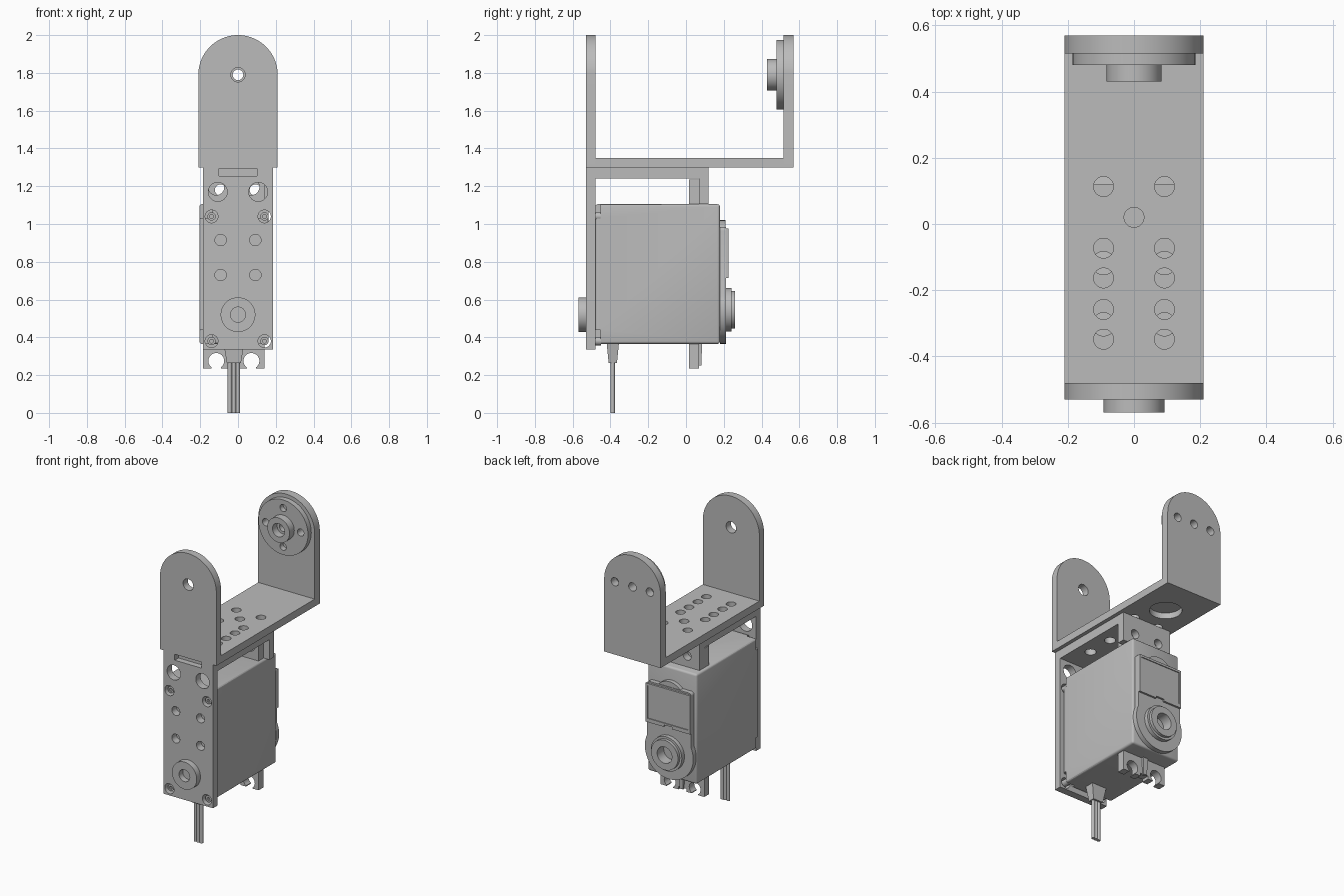
import bpy, bmesh
from math import cos, sin, radians

cube = bpy.data.objects.get("Cube")
if cube:
    bpy.data.objects.remove(cube, do_unlink=True)

GREY = (0.5, 0.5, 0.5, 1)
grey = bpy.data.materials.new("plain grey")
grey.use_nodes = True
grey.diffuse_color = GREY
grey.node_tree.nodes["Principled BSDF"].inputs["Base Color"].default_value = GREY


def arc(cx, cy, r, start=0, end=360, n=40):
    count = n if end - start == 360 else n + 1
    angles = [radians(start + (end - start) * i / n) for i in range(count)]
    return [(cx + r * cos(a), cy + r * sin(a)) for a in angles]


def rect(x0, x1, y0, y1):
    return [(x0, y0), (x1, y0), (x1, y1), (x0, y1)]


def prism(name, pts, lo, hi, axis="Y", top_scale=1):
    """Extrude a flat outline along Y (points are x, z) or Z (points are x, y)."""
    cx = sum(p[0] for p in pts) / len(pts)
    cy = sum(p[1] for p in pts) / len(pts)

    def place(p, h, s):
        u, v = cx + (p[0] - cx) * s, cy + (p[1] - cy) * s
        return (u, h, v) if axis == "Y" else (u, v, h)

    bm = bmesh.new()
    a = [bm.verts.new(place(p, lo, 1)) for p in pts]
    b = [bm.verts.new(place(p, hi, top_scale)) for p in pts]
    bm.faces.new(a)
    bm.faces.new(b[::-1])
    for i in range(len(pts)):
        j = (i + 1) % len(pts)
        bm.faces.new((a[i], b[i], b[j], a[j]))
    bmesh.ops.recalc_face_normals(bm, faces=bm.faces)
    mesh = bpy.data.meshes.new(name)
    bm.to_mesh(mesh)
    bm.free()
    mesh.materials.append(grey)
    obj = bpy.data.objects.new(name, mesh)
    bpy.context.collection.objects.link(obj)
    return obj


def apply(obj, mod):
    bpy.context.view_layer.objects.active = obj
    bpy.ops.object.modifier_apply(modifier=mod.name)


def cut(obj, outline, lo, hi, axis="Y"):
    cutter = prism("cutter", outline, lo, hi, axis)
    cutter.hide_render = True
    mod = obj.modifiers.new("cut", "BOOLEAN")
    mod.operation, mod.solver, mod.object = "DIFFERENCE", "EXACT", cutter
    apply(obj, mod)
    bpy.data.objects.remove(cutter, do_unlink=True)


def bevel(obj, width, segments=3):
    mod = obj.modifiers.new("bevel", "BEVEL")
    mod.width, mod.segments = width, segments
    apply(obj, mod)


# U-shaped upper bracket
PIVOT = 1.79
arm = [(-0.21, 1.30), (0.21, 1.30)] + arc(0, PIVOT, 0.21, 0, 180)
front_arm = prism("front_arm", arm, -0.53, -0.48)
cut(front_arm, arc(0, PIVOT, 0.038), -0.6, -0.4)
rear_arm = prism("rear_arm", arm, 0.515, 0.57)
for x in (-0.13, 0, 0.13):
    cut(rear_arm, arc(x, PIVOT, 0.028), 0.4, 0.7)
base = prism("bracket_base", rect(-0.21, 0.21, -0.48, 0.515), 1.30, 1.35, "Z")
for y in (0.113, -0.073, -0.163, -0.258, -0.348):
    for x in (-0.092, 0.092):
        cut(base, arc(x, y, 0.03), 1.2, 1.4, "Z")
cut(base, arc(0, 0.02, 0.03), 1.2, 1.4, "Z")
cut(base, arc(0, 0.30, 0.10), 1.2, 1.34, "Z")

# Round horn on the rear arm
horn = prism("horn_disc", arc(0, PIVOT, 0.185, n=56), 0.48, 0.515)
hub = prism("horn_hub", arc(0, PIVOT, 0.083), 0.43, 0.48)
for a in range(0, 360, 90):
    cut(horn, arc(0.13 * cos(radians(a)), PIVOT + 0.13 * sin(radians(a)), 0.024), 0.4, 0.6)
cut(horn, arc(0, PIVOT, 0.028), 0.4, 0.6)
cut(hub, arc(0, PIVOT, 0.045), 0.4, 0.6)

# Lower bracket: front plate, top flange and short rear flange
plate = prism("mount_plate", rect(-0.185, 0.185, 0.335, 1.30), -0.53, -0.48)
cut(plate, rect(-0.1, 0.1, 1.255, 1.295), -0.6, -0.49)
for s in (-1, 1):
    for x, z, r in ((0.107, 1.17, 0.05), (0.14, 1.04, 0.034), (0.14, 0.38, 0.034),
                    (0.092, 0.915, 0.03), (0.092, 0.73, 0.03)):
        cut(plate, arc(s * x, z, r), -0.6, -0.4)
flange = prism("top_flange", rect(-0.185, 0.185, -0.48, 0.12), 1.24, 1.30, "Z")
rear_flange = prism("rear_flange", rect(-0.185, 0.185, 1.105, 1.24), 0.07, 0.12)
for x in (-0.092, 0.092):
    for y in (-0.118, -0.303):
        cut(flange, arc(x, y, 0.035), 1.2, 1.4, "Z")
    cut(rear_flange, arc(x, 1.18, 0.03), 0, 0.2)
boss = prism("pivot_boss", arc(0, 0.52, 0.092), -0.57, -0.53)
cut(boss, arc(0, 0.52, 0.04), -0.6, -0.535 + 0.01)

# Motor body with notched front corners and screws
CX, HALF, BOTTOM, TOP = -0.022, 0.183, 0.365, 1.105
MID = (BOTTOM + TOP) / 2
body = prism("motor_body", rect(CX - HALF, CX + HALF, BOTTOM, TOP), -0.48, 0.18)
bevel(body, 0.014)
for s in (-1, 1):
    for t in (-1, 1):
        x, z = CX + s * HALF, MID + t * (TOP - MID)
        cut(body, rect(min(x, x - s * 0.07), max(x, x - s * 0.07),
                       min(z + t * 0.01, z - t * 0.075), max(z + t * 0.01, z - t * 0.075)),
            -0.5, -0.453)
        sx, sz = s * 0.14, 1.04 if t > 0 else 0.38
        screw = prism("corner_screw", arc(sx, sz, 0.022, n=24), -0.515, -0.45)
        cut(screw, arc(sx, sz, 0.011, n=6), -0.6, -0.5)

# Mounting ears with open-ended holes, above and below the body
for name, t in (("upper_ear", 1), ("lower_ear", -1)):
    root, tip = MID + t * 0.365, MID + t * 0.50
    ear = prism(name, rect(CX - 0.163, CX + 0.163, min(root, tip), max(root, tip)), 0.017, 0.07)
    hole = MID + t * 0.46
    for s in (-1, 1):
        x = CX + s * 0.093
        cut(ear, arc(x, hole, 0.042), 0, 0.1)
        cut(ear, rect(x - 0.024, x + 0.024, min(hole, tip + t * 0.02), max(hole, tip + t * 0.02)),
            0, 0.1)
    cut(ear, rect(CX - 0.03, CX + 0.03, min(tip - t * 0.02, tip + t * 0.02),
                  max(tip - t * 0.02, tip + t * 0.02)), 0, 0.1)
prism("ear_rib", rect(CX - 0.018, CX + 0.018, 0.06, 0.085), 0.365, 0.25, "Z", 0.7)

# Rear cover: rounded lower end, label panel and domed top edge
AXIS = 0.546
outline = arc(CX, AXIS, 0.18, -204, 24) + arc(CX + 0.145, 0.965, 0.02, 0, 90, 6) \
    + arc(CX - 0.145, 0.965, 0.02, 90, 180, 6)
cover = prism("rear_cover", outline, 0.18, 0.212)
prism("cover_dome", arc(CX, 0.91, 0.11), 0.18, 0.208)
panel = prism("cover_panel", rect(CX - 0.165, CX + 0.165, 0.715, 0.975), 0.212, 0.225)
cut(panel, rect(CX - 0.15, CX + 0.15, 0.74, 0.96), 0.219, 0.24)
cut(panel, rect(CX - 0.03, CX + 0.03, 0.70, 0.728), 0.2, 0.24)

# Output shaft collar
collar = prism("shaft_collar", arc(CX, AXIS, 0.115), 0.212, 0.24)
ring = prism("shaft_ring", arc(CX, AXIS, 0.10), 0.24, 0.26)
for part in (cover, collar, ring):
    cut(part, arc(CX, AXIS, 0.055), 0.19, 0.3)

# Cable: tapered strain relief and three wires
prism("cable_relief", rect(CX - 0.055, CX + 0.055, -0.42, -0.355), 0.37, 0.265, "Z", 0.68)
for i in (-1, 0, 1):
    prism("wire", arc(CX + i * 0.0215, -0.388, 0.0115, n=16), 0, 0.27, "Z")

# Smooth the round walls and keep the edges crisp
bpy.ops.object.select_all(action="DESELECT")
for obj in bpy.context.collection.objects:
    if obj.type == "MESH":
        obj.select_set(True)
        bpy.context.view_layer.objects.active = obj
bpy.ops.object.shade_smooth_by_angle(angle=radians(30))
